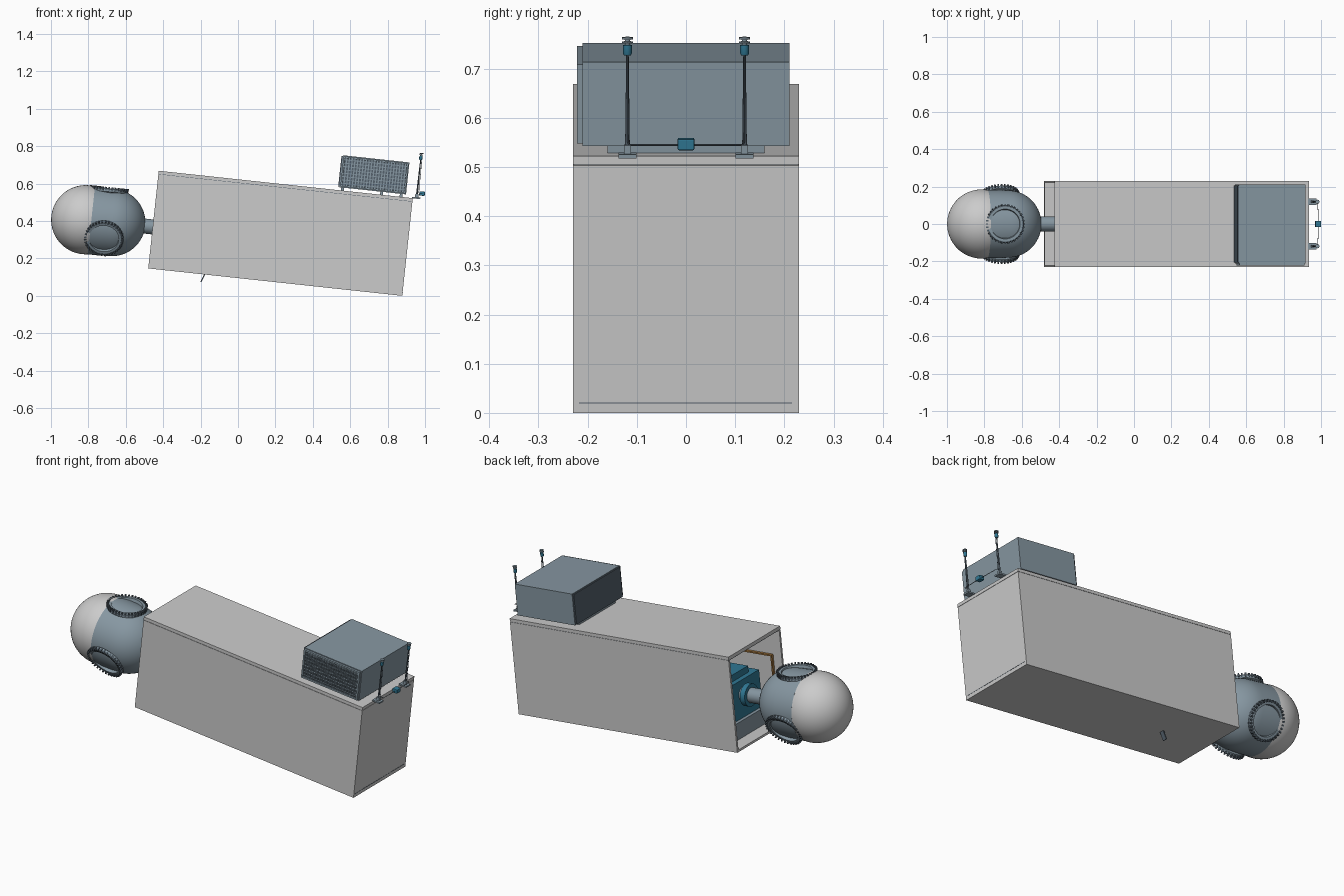
import bpy, bmesh
from math import radians, sin, cos, pi, sqrt
from mathutils import Matrix, Vector

if "Cube" in bpy.data.objects:
    bpy.data.objects.remove(bpy.data.objects["Cube"])

# Everything is built in the cabin's own frame (x along, z up), then tilted nose-down
ROOT = Matrix.Translation((-0.48, 0, 0.1465)) @ Matrix.Rotation(radians(6.15), 4, 'Y')
L, H, W, AX = 1.366, 0.525, 0.23, 0.223   # cabin length, height, half width, pod axis height


def mat(name, c):
    m = bpy.data.materials.new(name)
    m.diffuse_color = (*c, 1)
    m.use_nodes = True
    m.node_tree.nodes["Principled BSDF"].inputs["Base Color"].default_value = m.diffuse_color
    return m


SLATE = mat("slate", (0.24, 0.31, 0.36))
DARK = mat("dark_slate", (0.09, 0.12, 0.15))
BLUE = mat("blue", (0.03, 0.19, 0.30))
BROWN = mat("brown", (0.36, 0.18, 0.05))
PALE = mat("pale", (0.62, 0.63, 0.64))


def finish(name, bm, m=None, smooth=False, local=Matrix()):
    bmesh.ops.recalc_face_normals(bm, faces=bm.faces)
    me = bpy.data.meshes.new(name)
    bm.to_mesh(me)
    bm.free()
    o = bpy.data.objects.new(name, me)
    bpy.context.collection.objects.link(o)
    o.matrix_world = ROOT @ local
    if m:
        me.materials.append(m)
    if smooth:
        bpy.context.view_layer.objects.active = o
        o.select_set(True)
        bpy.ops.object.shade_smooth_by_angle(angle=radians(35))
        o.select_set(False)
    return o


def add_box(bm, x, y, z, xf=Matrix()):
    c = Vector(((x[0] + x[1]) / 2, (y[0] + y[1]) / 2, (z[0] + z[1]) / 2))
    s = Matrix.Diagonal((x[1] - x[0], y[1] - y[0], z[1] - z[0], 1))
    bmesh.ops.create_cube(bm, size=1, matrix=xf @ Matrix.Translation(c) @ s)


def boxes(name, items, m=None):
    bm = bmesh.new()
    for it in items:
        add_box(bm, *it)
    return finish(name, bm, m)


def lathe(name, prof, m=None, local=Matrix(), n=48):
    """Spin (radius, height) points around local z."""
    bm = bmesh.new()
    vs = [bm.verts.new((r, 0, h)) for r, h in prof]
    es = [bm.edges.new(p) for p in zip(vs, vs[1:])]
    bmesh.ops.spin(bm, geom=vs + es, axis=(0, 0, 1), cent=(0, 0, 0), angle=2 * pi, steps=n)
    bmesh.ops.remove_doubles(bm, verts=bm.verts, dist=1e-5)
    return finish(name, bm, m, True, local)


def tube(name, pts, r, m):
    cu = bpy.data.curves.new(name, 'CURVE')
    cu.dimensions = '3D'
    cu.bevel_depth = r
    cu.bevel_resolution = 2
    s = cu.splines.new('POLY')
    s.points.add(len(pts) - 1)
    for p, q in zip(s.points, pts):
        p.co = (*q, 1)
    cu.materials.append(m)
    o = bpy.data.objects.new(name, cu)
    bpy.context.collection.objects.link(o)
    o.matrix_world = ROOT


# Cabin shell, open at the pod end
T = 0.012
boxes("cabin_floor", [((0, L), (-W, W), (0, T))])
boxes("cabin_walls", [((0, L), (s * W - T * (s > 0), s * W + T * (s < 0)), (T, H - 0.019)) for s in (-1, 1)]
      + [((L - T, L), (-W + T, W - T), (T, H - 0.019))])
boxes("cabin_roof", [((0, L), (-W, W), (H - 0.017, H))])
boxes("roof_seam", [((0.002, L - 0.002), (-W + 0.002, W - 0.002), (H - 0.021, H - 0.015))], DARK)
boxes("end_trim", [((L, L + 0.001), (-0.218, 0.215), (0.019, 0.021))], DARK)

# Slanted stay under the cabin floor
bm = bmesh.new()
add_box(bm, (-0.003, 0.003), (-0.012, 0.012), (-0.045, 0.005),
        Matrix.Translation((0.303, 0, 0)) @ Matrix.Rotation(radians(20), 4, 'Y'))
finish("floor_stay", bm, DARK)

# Machinery seen through the open end
boxes("machine_block", [((0.10, 0.42), (-0.15, 0.12), (0.10, 0.30)),
                        ((0.13, 0.30), (-0.10, 0.08), (0.30, 0.335))], BLUE)
boxes("machine_plinth", [((0.08, 0.45), (-0.17, 0.15), (T, 0.10))], SLATE)
x0, x1, z0, z1, t = 0.05, 0.40, 0.12, 0.36, 0.008
boxes("wall_frame", [((x0, x1), (-0.215, -0.2), (z, z + t)) for z in (z0, z1)]
      + [((x, x + t), (-0.215, -0.2), (z0, z1)) for x in (x0, x1 - t)], BROWN)

# Pod: pale globe, slate body and neck, turned about the pod axis
AXIS = Matrix.Translation((0, 0, AX)) @ Matrix.Rotation(radians(90), 4, 'Y')
R, C, J = 0.185, -0.36, -0.33
a_end = pi / 2 + 0.163
lathe("pod_globe", [(R * sin(pi * i / 32), C - R * cos(pi * i / 32)) for i in range(19)]
      + [(0.15, J), (0, J)], PALE, AXIS, 64)
dome = [(0.18 * cos(pi / 2 * i / 14), -0.22 + 0.18 * sin(pi / 2 * i / 14)) for i in range(15)]
lathe("pod_body", [(0, J), (0.1825, J), (0.1825, -0.28)] + dome[:-1] + [(0, -0.04)], SLATE, AXIS, 64)
lathe("pod_neck", [(0, -0.07), (0.04, -0.07), (0.04, 0.12), (0, 0.12)], SLATE, AXIS, 32)
lathe("neck_collar", [(0, 0.05), (0.06, 0.05), (0.06, 0.08), (0, 0.08)], BLUE, AXIS, 32)

# Three toothed docking ports, spaced evenly around the pod
for k, nm in enumerate(("top", "front", "back")):
    P = Matrix.Translation((-0.253, 0, AX)) @ Matrix.Rotation(2 * pi * k / 3, 4, 'X')
    lathe("port_collar_" + nm, [(0.09, 0.10), (0.09, 0.158), (0.101, 0.162), (0.101, 0.176),
                                (0.096, 0.181), (0.08, 0.181), (0.076, 0.165), (0, 0.165)], SLATE, P)
    bm = bmesh.new()
    for i in range(36):
        add_box(bm, (0.093, 0.105), (-0.004, 0.004), (0.168, 0.187), P @ Matrix.Rotation(2 * pi * i / 36, 4, 'Z'))
    finish("port_teeth_" + nm, bm, DARK)

# Roof cooling unit with feet, side plate and grille
u0, u1, v0, v1, yf = 0.970, 1.328, 0.541, 0.713, -0.21
boxes("cooler_body", [((u0, u1), (yf, 0.21), (v0, v1))], SLATE)
boxes("cooler_side_plate", [((u0 - 0.007, u0), (-0.205, 0.205), (v0 + 0.004, v1 - 0.004))], DARK)
boxes("cooler_feet", [((x, x + 0.015), (-0.16, 0.16), (H, v0)) for x in (0.98, 1.19, 1.295)], SLATE)
boxes("grille_backing", [((u0 + 0.01, u1 - 0.01), (yf - 0.003, yf), (v0 + 0.01, v1 - 0.01))], DARK)
a, b, c, d, t = u0 + 0.004, u1 - 0.004, v0 + 0.005, v1 - 0.005, 0.009
boxes("grille_frame", [((a, b), (yf - 0.012, yf), (z, z + t)) for z in (c, d - t)]
      + [((x, x + t), (yf - 0.012, yf), (c, d)) for x in (a, b - t)], SLATE)
n = 22
boxes("grille_slats", [((a + t + (b - a - 2 * t) * (i + 0.6) / n - 0.003, a + t + (b - a - 2 * t) * (i + 0.6) / n + 0.003),
                        (yf - 0.010, yf), (c, d)) for i in range(n)], SLATE)
boxes("grille_bars", [((a, b), (yf - 0.007, yf), (c + (d - c) * i / 9 - 0.002, c + (d - c) * i / 9 + 0.002))
                      for i in range(1, 9)], SLATE)

# Twin masts on end brackets, with blue sensors and ringed caps
MU = 1.386
for s, nm in ((-1, "front"), (1, "back")):
    y = 0.119 * s
    boxes("mast_bracket_" + nm, [((L - 0.005, L + 0.04), (y - 0.018, y + 0.018), (0.524, 0.532)),
                                 ((MU - 0.009, MU + 0.009), (y - 0.007, y + 0.007), (0.532, 0.55))], SLATE)
    M = Matrix.Translation((MU, y, 0))
    lathe("mast_" + nm, [(0, 0.53), (0.005, 0.53), (0.0025, 0.74), (0, 0.74)], DARK, M, 12)
    lathe("mast_sensor_" + nm, [(0, 0.733), (0.007, 0.733), (0.009, 0.737), (0.009, 0.754), (0, 0.756)], BLUE, M, 16)
    lathe("mast_cap_" + nm, [(0, 0.754), (0.005, 0.754), (0.005, 0.758), (0.011, 0.758), (0.011, 0.761),
                             (0.005, 0.762), (0.005, 0.765), (0.011, 0.766), (0.011, 0.77), (0, 0.77)], SLATE, M, 16)
    tube("mast_cable_" + nm, [(MU + 0.006, y - s * 0.001, 0.74), (MU + 0.009, y - s * 0.001, 0.556),
                              (1.412, y - s * 0.004, 0.553), (1.414, 0, 0.553)], 0.0016, DARK)

# Blue junction box joining the mast cables
o = boxes("junction_box", [((1.398, 1.428), (-0.017, 0.017), (0.543, 0.566))], BLUE)
bv = o.modifiers.new("bevel", 'BEVEL')
bv.width = 0.003
bv.segments = 2
